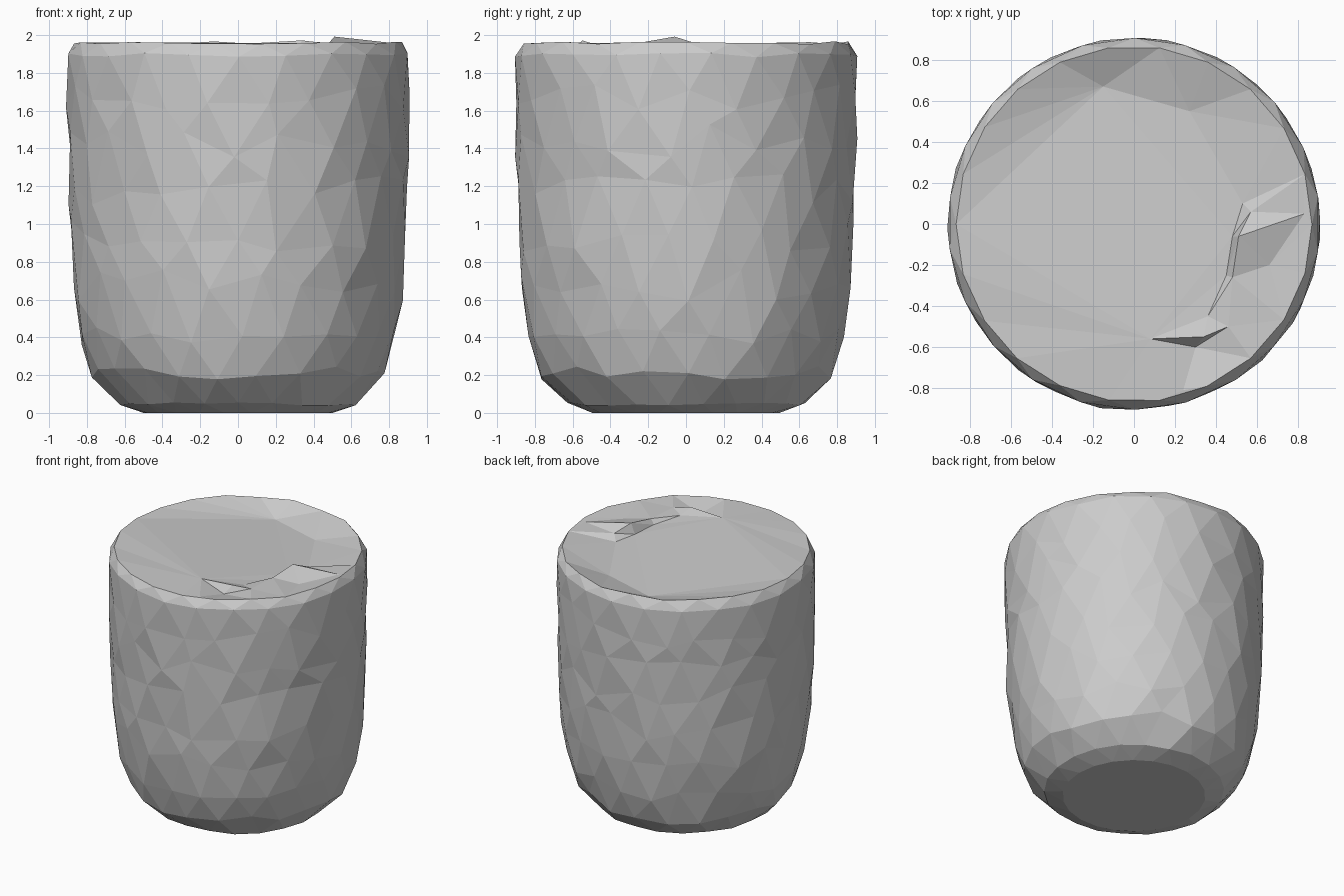
import bpy, bmesh, math, random
from mathutils import Vector
from mathutils.geometry import delaunay_2d_cdt

random.seed(7)
if "Cube" in bpy.data.objects:
    bpy.data.objects.remove(bpy.data.objects["Cube"])

SEGMENTS = 22
# Radius, height and roughness of each ring, from the base to the rim
RINGS = [(0.5, 0.008, 0), (0.63, 0.055, 0.1), (0.775, 0.22, 0.4), (0.838, 0.42, 0.6),
         (0.874, 0.68, 1), (0.892, 0.95, 1), (0.9, 1.2, 1), (0.906, 1.45, 1),
         (0.909, 1.68, 0.8), (0.907, 1.9, 0.15), (0.868, 1.967, 0.1)]
# Sloping floor of the dished top
FLOOR = [(-0.15, 0.67, 1.89), (0.27, 0.55, 1.89), (0.53, 0.1, 1.91),
         (0.48, -0.06, 1.92), (0.45, -0.25, 1.93), (0.36, -0.45, 1.95)]
# Chipped ledge on the left, and the notch at the front
LEDGE = [(0.57, 0.06, 1.95), (0.51, -0.06, 2.0), (0.48, -0.26, 1.965), (0.46, -0.5, 1.965),
         (0.3, -0.6, 1.92), (0.08, -0.56, 1.965), (0.34, -0.55, 1.98)]
SPURS = [(0.83, 0.05, 1.965), (0.66, -0.2, 1.94), (0.24, -0.81, 1.965)]


def material(name, value):
    mat = bpy.data.materials.new(name)
    mat.use_nodes = True
    colour = (value, value, value, 1)
    mat.diffuse_color = colour
    mat.node_tree.nodes["Principled BSDF"].inputs["Base Color"].default_value = colour
    return mat


def make_ring(bm, row, radius, height, rough):
    ring = []
    for i in range(SEGMENTS):
        angle = math.tau * (i + row / 2 + random.uniform(-0.2, 0.2) * rough) / SEGMENTS
        front = max(0, -math.sin(angle))
        r = radius + random.uniform(-1, 0.6) * rough * (0.006 + 0.008 * front)
        z = height + random.uniform(-0.09, 0.09) * rough
        ring.append(bm.verts.new((r * math.cos(angle), r * math.sin(angle), z)))
    return ring


bm = bmesh.new()
rings = [make_ring(bm, row, *spec) for row, spec in enumerate(RINGS)]

# Faceted wall: staggered triangles between neighbouring rings
for low, high in zip(rings, rings[1:]):
    for i in range(SEGMENTS):
        j = (i + 1) % SEGMENTS
        bm.faces.new((low[i], low[j], high[i]))
        bm.faces.new((low[j], high[j], high[i]))

# Flat base
bm.faces.new(rings[0][::-1])

# Dished top filled inside the rim, with creases kept along the ledge and notch
points = rings[-1] + [bm.verts.new(p) for p in LEDGE + SPURS + FLOOR]
edges = [(i, (i + 1) % SEGMENTS) for i in range(SEGMENTS)]
ledge, spur = SEGMENTS, SEGMENTS + len(LEDGE)
edges += [(ledge + i, ledge + i + 1) for i in range(len(LEDGE) - 1)]
edges += [(ledge + 1, spur), (ledge + 4, spur + 2), (ledge + 5, spur + 2)]
cap = delaunay_2d_cdt([Vector(v.co.xy) for v in points], edges, [], 1, 1e-5)
for tri in cap[2]:
    bm.faces.new([points[cap[3][k][0]] for k in tri])

bmesh.ops.recalc_face_normals(bm, faces=bm.faces)
base = min(v.co.z for v in bm.verts)
bmesh.ops.translate(bm, verts=bm.verts, vec=(0, 0, -base))
mesh = bpy.data.meshes.new("stump_body")
bm.to_mesh(mesh)
bm.free()
mesh.materials.append(material("light_grey", 0.6))
body = bpy.data.objects.new("stump_body", mesh)
bpy.context.collection.objects.link(body)
